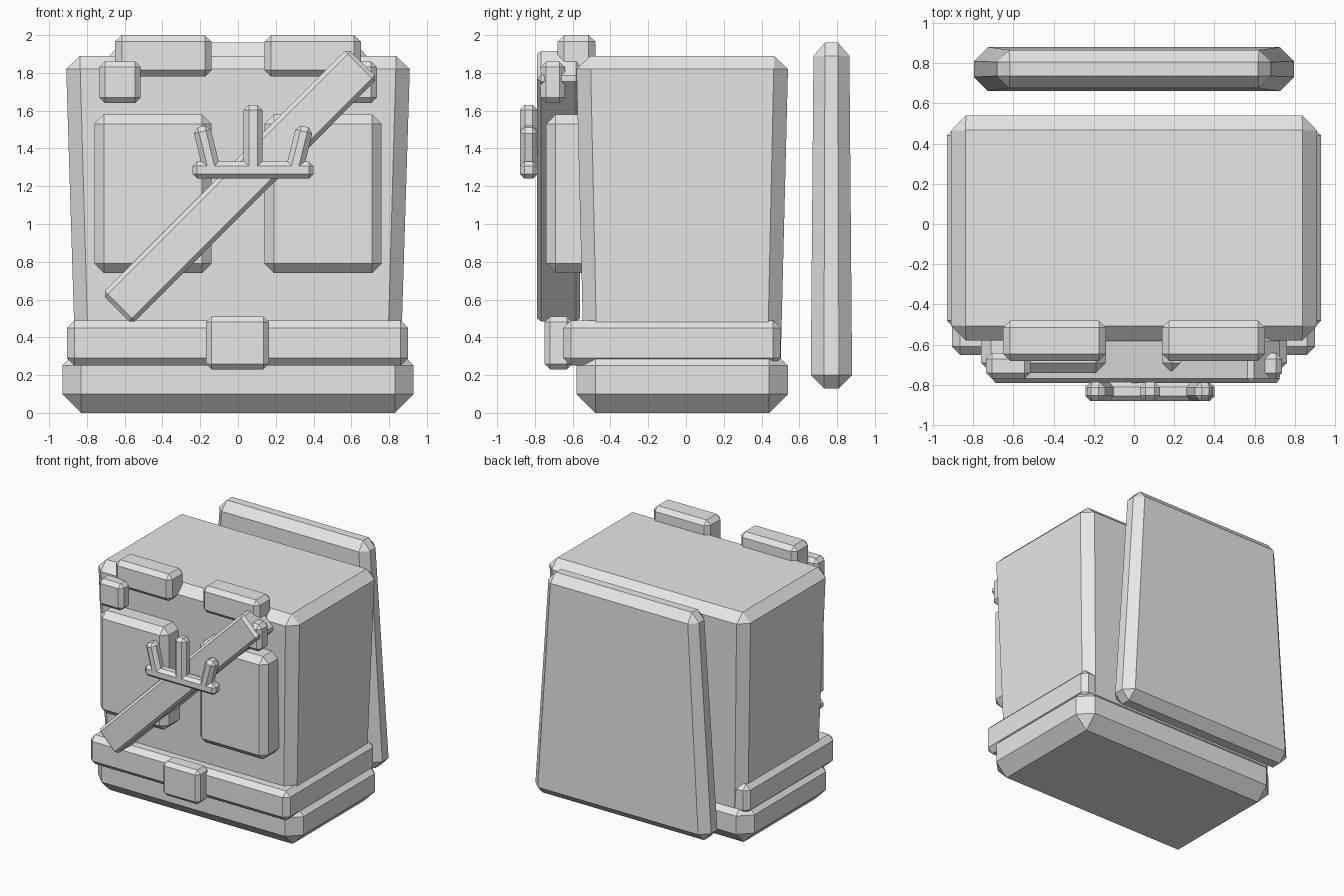
import bpy, bmesh, math
from mathutils import Vector, Matrix

if "Cube" in bpy.data.objects:
    bpy.data.objects.remove(bpy.data.objects["Cube"], do_unlink=True)

# Single plain material
grey = bpy.data.materials.new("light_grey")
grey.use_nodes = True
colour = (0.8, 0.8, 0.8, 1)
grey.diffuse_color = colour
grey.node_tree.nodes["Principled BSDF"].inputs["Base Color"].default_value = colour


def block(name, xs, ys, zs, bevel, top=(1, 1), tilt=0):
    """Chamfered box between limits; top = (x, y) scale at the top, tilt = turn about y."""
    lo, hi = (Vector(p) for p in zip(xs, ys, zs))
    size, centre = hi - lo, (lo + hi) / 2
    bm = bmesh.new()
    bmesh.ops.create_cube(bm, size=1)
    bmesh.ops.scale(bm, vec=size, verts=bm.verts)
    bmesh.ops.bevel(bm, geom=bm.edges[:], offset=bevel, segments=1,
                    affect='EDGES', clamp_overlap=True)
    for v in bm.verts:
        t = v.co.z / size.z + 0.5
        v.co.x *= 1 + (top[0] - 1) * t
        v.co.y *= 1 + (top[1] - 1) * t
    bm.transform(Matrix.Translation(centre) @ Matrix.Rotation(math.radians(tilt), 4, 'Y'))
    bmesh.ops.recalc_face_normals(bm, faces=bm.faces[:])
    mesh = bpy.data.meshes.new(name)
    bm.to_mesh(mesh)
    bm.free()
    mesh.materials.append(grey)
    obj = bpy.data.objects.new(name, mesh)
    bpy.context.collection.objects.link(obj)
    return obj


# Main torso, base and belt
block("torso", (-0.86, 0.86), (-0.54, 0.50), (0.22, 1.89), 0.07, top=(1.06, 1.08))
block("hip_base", (-0.93, 0.93), (-0.58, 0.54), (0, 0.35), 0.1)
block("belt", (-0.905, 0.90), (-0.65, 0.50), (0.25, 0.49), 0.04)
block("buckle", (-0.17, 0.165), (-0.75, -0.60), (0.23, 0.51), 0.03)

# Paired front plates
for side, s in (("right", -1), ("left", 1)):
    def span(a, b):
        return sorted((s * a, s * b))
    block(side + "_chest_pad", span(0.14, 0.76), (-0.74, -0.50), (0.74, 1.58), 0.05)
    block(side + "_collar", span(0.14, 0.65), (-0.68, -0.48), (1.78, 2.0), 0.035)
    block(side + "_clasp", span(0.515, 0.735), (-0.77, -0.64), (1.64, 1.86), 0.03)

# Diagonal strap across the chest
block("strap", (-0.103, 0.123), (-0.79, -0.56), (0.28, 2.12), 0.022, tilt=45)

# Three-pronged emblem
block("prong_bar", (-0.24, 0.40), (-0.88, -0.785), (1.24, 1.33), 0.024)
block("middle_prong", (0.03, 0.13), (-0.88, -0.785), (1.27, 1.63), 0.027)
for side, s in (("right", -1), ("left", 1)):
    x = 0.08 + s * 0.245
    block(side + "_prong", (x - 0.046, x + 0.046), (-0.88, -0.785), (1.27, 1.52), 0.027, tilt=s * 14)

# Tapered back panel
block("back_panel", (-0.80, 0.80), (0.66, 0.88), (0.13, 1.96), 0.07, top=(0.845, 0.86))
